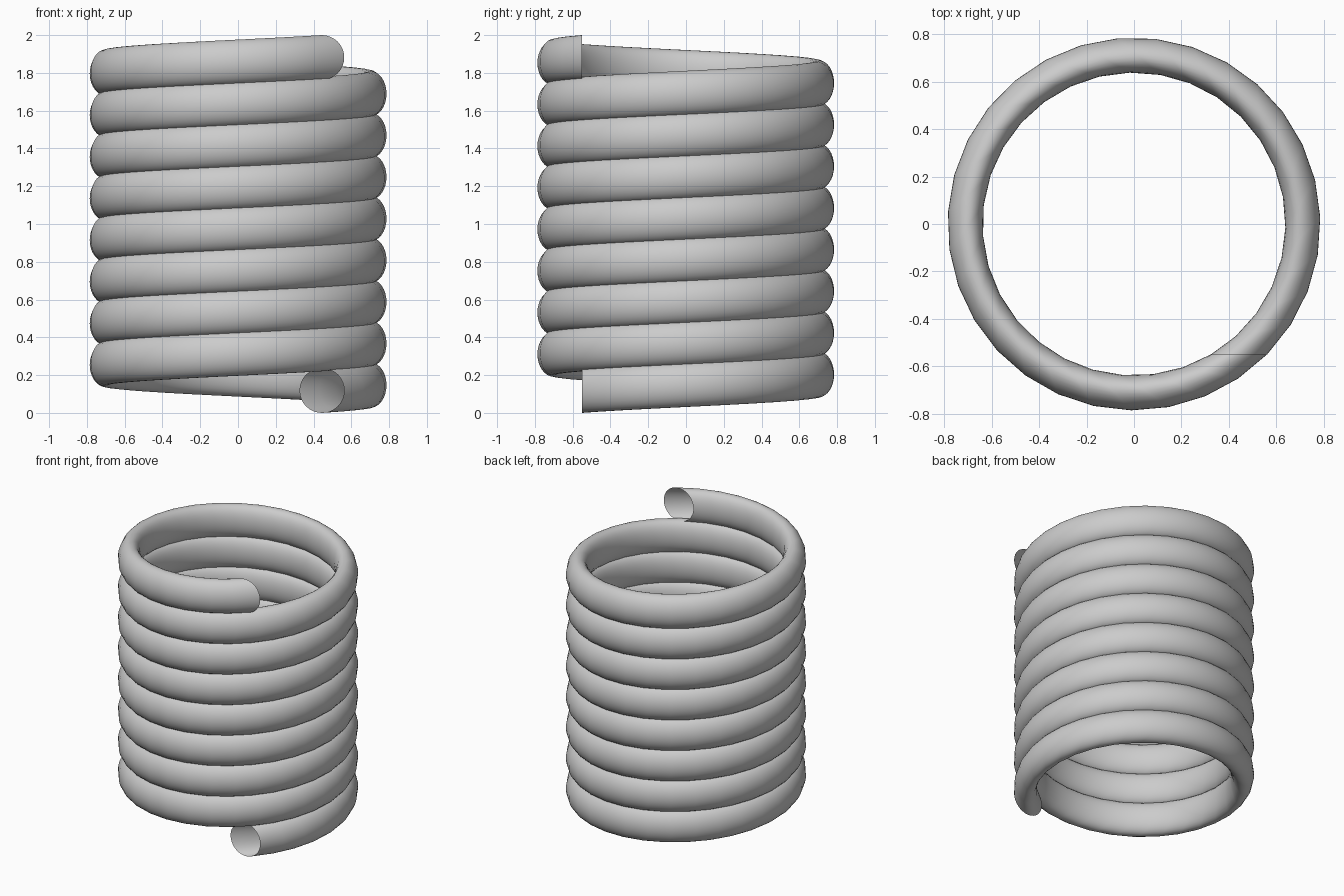
import bpy, bmesh
from math import sin, cos, pi

if "Cube" in bpy.data.objects:
    bpy.data.objects.remove(bpy.data.objects["Cube"])

TUBE_R = 0.1185            # radius of the circular profile (drawn in the XZ plane)
CX, CY = 0.444, -0.55      # profile centre, off the coil axis
TURNS, STEPS, SIDES = 8, 31, 32
PITCH = (2 - 2 * TUBE_R) / TURNS

# Coil spring: an upright circle screwed around z, both ends open
bm = bmesh.new()
rings = []
for i in range(TURNS * STEPS + 1):
    t = 2 * pi * i / STEPS
    lift = TUBE_R + PITCH * i / STEPS
    ring = []
    for j in range(SIDES):
        a = 2 * pi * j / SIDES
        x = CX + TUBE_R * cos(a)
        ring.append(bm.verts.new((x * cos(t) - CY * sin(t),
                                  x * sin(t) + CY * cos(t),
                                  lift + TUBE_R * sin(a))))
    rings.append(ring)

for r0, r1 in zip(rings, rings[1:]):
    for j in range(SIDES):
        k = (j + 1) % SIDES
        bm.faces.new((r0[j], r1[j], r1[k], r0[k])).smooth = True

mesh = bpy.data.meshes.new("coil_spring")
bm.to_mesh(mesh)
bm.free()
coil = bpy.data.objects.new("coil_spring", mesh)
bpy.context.collection.objects.link(coil)
